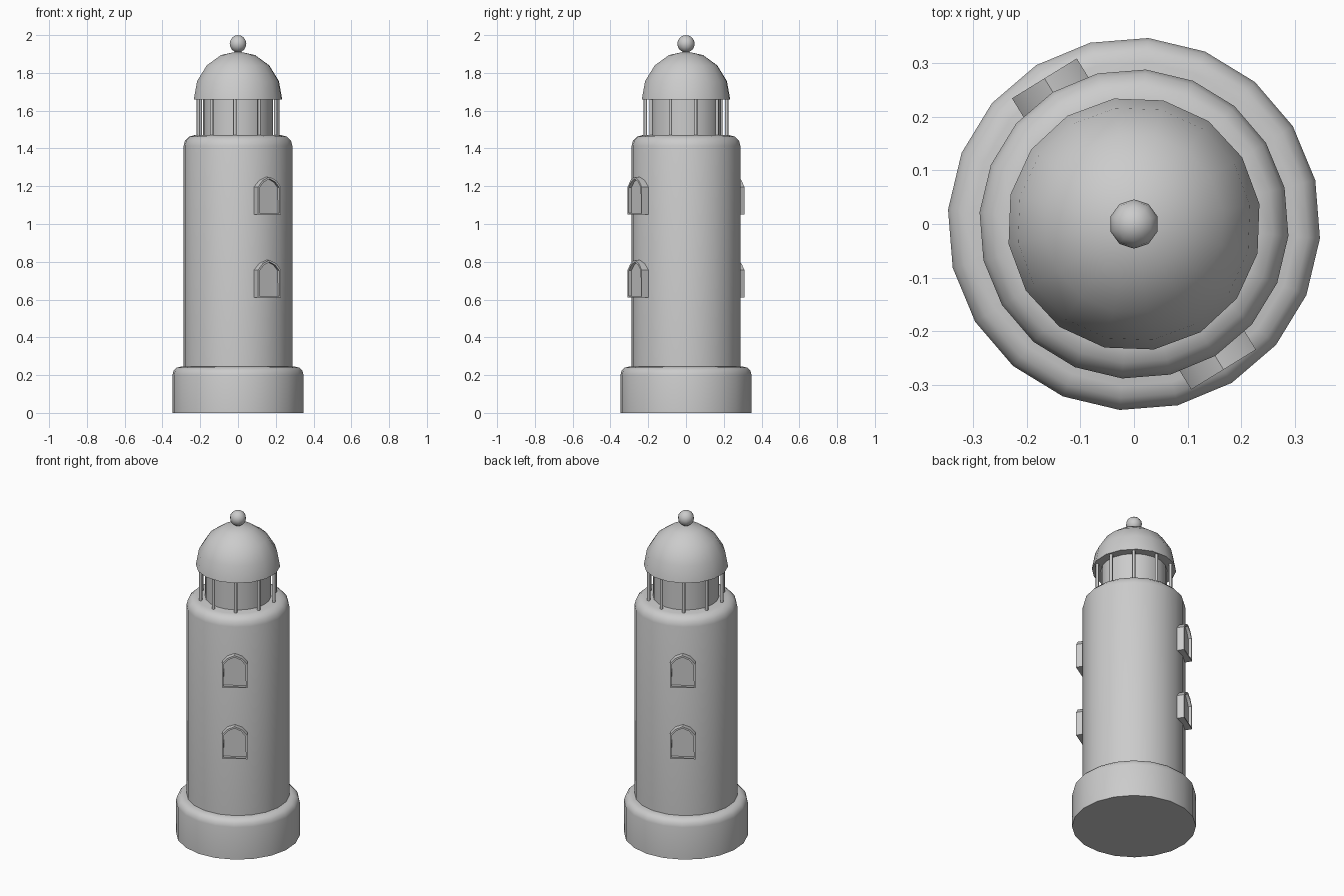
import bpy, bmesh, math
from mathutils import Matrix

if "Cube" in bpy.data.objects:
    bpy.data.objects.remove(bpy.data.objects["Cube"])

TURN = math.radians(31.6)  # the whole tower is turned about z


def finish(name, bm, angle=40):
    bmesh.ops.recalc_face_normals(bm, faces=bm.faces)
    mesh = bpy.data.meshes.new(name)
    bm.to_mesh(mesh)
    bm.free()
    mesh.shade_smooth()
    mesh.set_sharp_from_angle(angle=math.radians(angle))
    ob = bpy.data.objects.new(name, mesh)
    bpy.context.collection.objects.link(ob)
    return ob


def lathe(name, profile, sides):
    """Closed solid turned about z; a zero radius makes a pole."""
    bm = bmesh.new()
    rings = []
    for r, z in profile:
        if r < 1e-6:
            rings.append([bm.verts.new((0, 0, z))])
        else:
            rings.append([bm.verts.new((r * math.cos(TURN + 2 * math.pi * i / sides),
                                        r * math.sin(TURN + 2 * math.pi * i / sides), z))
                          for i in range(sides)])
    for a, b in zip(rings, rings[1:]):
        for i in range(sides):
            j = (i + 1) % sides
            if len(b) == 1:
                bm.faces.new((a[i], a[j], b[0]))
            else:
                bm.faces.new((a[i], a[j], b[j], b[i]))
    bm.faces.new(rings[0])
    if len(rings[-1]) > 1:
        bm.faces.new(rings[-1])
    return finish(name, bm)


def rounded(r, z0, z1, bevel, steps=3):
    """Cylinder profile with a rounded top edge."""
    pts = [(r, z0)]
    for i in range(steps + 1):
        a = math.pi / 2 * i / steps
        pts.append((r - bevel + bevel * math.cos(a), z1 - bevel + bevel * math.sin(a)))
    return pts


# Base, tower and lantern room
lathe("base", rounded(0.348, 0, 0.245, 0.045), 20)
lathe("tower", rounded(0.289, 0.2, 1.47, 0.057), 20)
lathe("lantern_room", [(0.185, 1.44), (0.185, 1.68)], 20)

# Dome roof
dome = [(0.237 * math.cos(math.pi * i / 8), 1.66 + 0.254 * math.sin(math.pi * i / 8))
        for i in range(4)] + [(0, 1.914)]
lathe("dome", dome, 16)

# Ball finial
bm = bmesh.new()
bmesh.ops.create_uvsphere(bm, u_segments=10, v_segments=8, radius=0.046,
                          matrix=Matrix.Translation((0, 0, 1.954)))
finish("finial", bm, 60)

# Gallery posts
for i in range(10):
    a = TURN - math.pi / 2 + 2 * math.pi * i / 10
    bm = bmesh.new()
    bmesh.ops.create_cone(bm, cap_ends=True, segments=8, radius1=0.009, radius2=0.009, depth=0.22,
                          matrix=Matrix.Translation((0.216 * math.cos(a), 0.216 * math.sin(a), 1.565)))
    finish(f"post_{i + 1}", bm, 50)


# Arched windows with a recessed pane
def window(name, z, angle):
    outline = [(-0.071, 0), (0.071, 0), (0.071, 0.147), (0.042, 0.181),
               (0, 0.2), (-0.042, 0.181), (-0.071, 0.147)]
    bm = bmesh.new()
    back = [bm.verts.new((x, -0.22, z + h)) for x, h in outline]
    front = [bm.verts.new((x, -0.319, z + h)) for x, h in outline]
    n = len(outline)
    bm.faces.new(back[::-1])
    pane = bm.faces.new(front)
    for i in range(n):
        j = (i + 1) % n
        bm.faces.new((back[i], back[j], front[j], front[i]))
    bmesh.ops.recalc_face_normals(bm, faces=bm.faces)
    bmesh.ops.inset_region(bm, faces=[pane], thickness=0.011)
    walls = bmesh.ops.extrude_discrete_faces(bm, faces=[pane])
    bmesh.ops.translate(bm, verts=walls["faces"][0].verts, vec=(0, 0.018, 0))
    bmesh.ops.rotate(bm, verts=bm.verts, cent=(0, 0, 0), matrix=Matrix.Rotation(angle, 3, 'Z'))
    finish(name, bm, 30)


for side, angle in (("front", TURN), ("back", TURN + math.pi)):
    for level, z in (("lower", 0.61), ("upper", 1.05)):
        window(f"{side}_{level}_window", z, angle)
